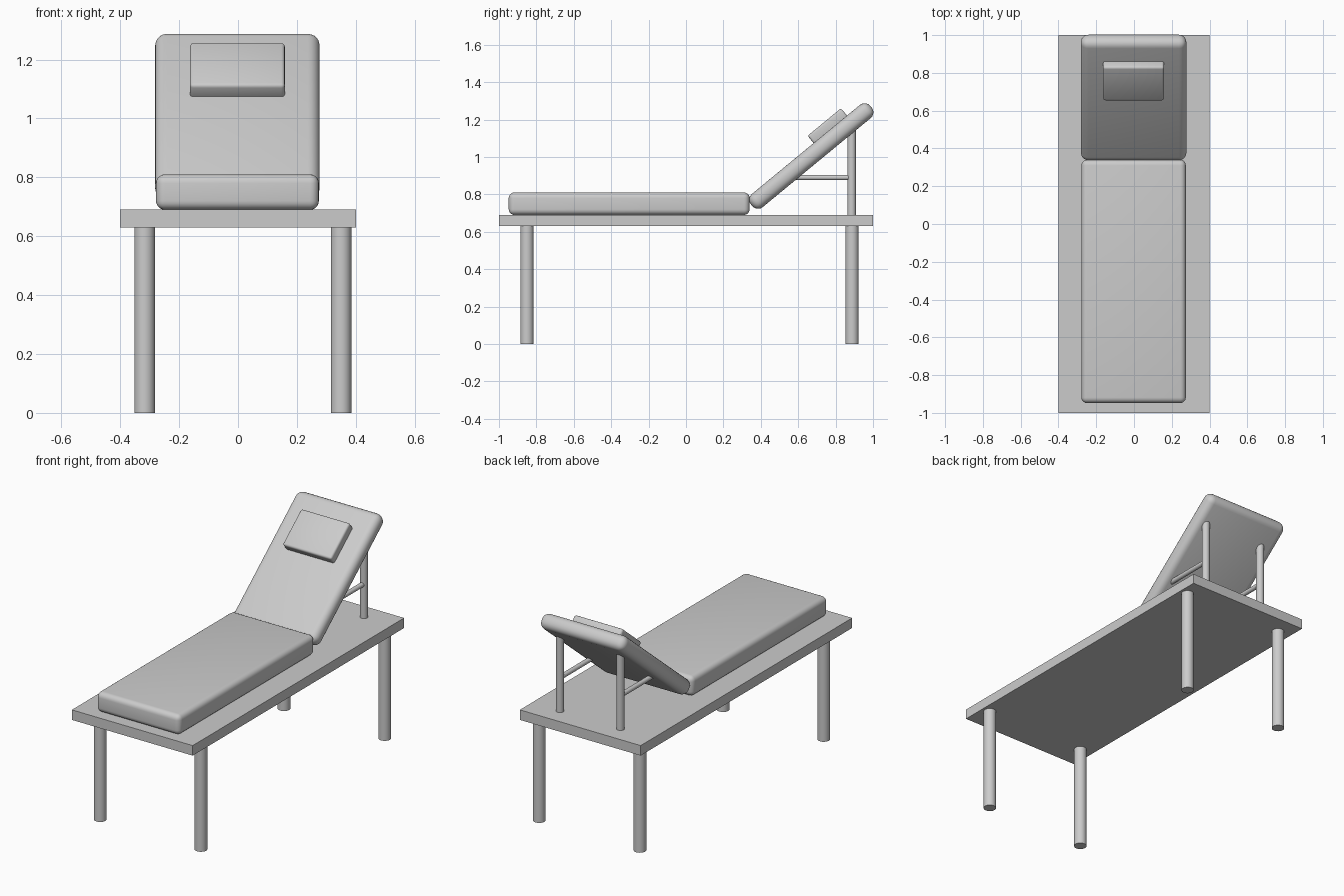
import bpy
from math import radians, sin, cos

if "Cube" in bpy.data.objects:
    bpy.data.objects.remove(bpy.data.objects["Cube"])

TILT = radians(39.5)


def smooth(obj, angle):
    bpy.ops.object.select_all(action='DESELECT')
    obj.select_set(True)
    bpy.context.view_layer.objects.active = obj
    bpy.ops.object.shade_smooth_by_angle(angle=radians(angle))


def box(name, centre, size, tilt=0.0, bevel=0.0, segments=5):
    bpy.ops.mesh.primitive_cube_add(size=1, location=centre)
    obj = bpy.context.object
    obj.name = name
    obj.scale = size
    bpy.ops.object.transform_apply(location=False, rotation=False, scale=True)
    obj.rotation_euler.x = tilt
    if bevel:
        mod = obj.modifiers.new("soft_edges", 'BEVEL')
        mod.width = bevel
        mod.segments = segments
        bpy.ops.object.modifier_apply(modifier=mod.name)
        smooth(obj, 50)
    return obj


def rod(name, centre, radius, length, along_y=False):
    bpy.ops.mesh.primitive_cylinder_add(
        vertices=32, radius=radius, depth=length, location=centre,
        rotation=(radians(90) if along_y else 0, 0, 0))
    obj = bpy.context.object
    obj.name = name
    smooth(obj, 40)
    return obj


def on_backrest(along, up):
    """Point in the tilted backrest's own y/z directions."""
    return (-0.002, 0.67 + along * cos(TILT) - up * sin(TILT),
            1.005 + along * sin(TILT) + up * cos(TILT))


# Table top
box("table_top", (0, 0, 0.66), (0.8, 2.0, 0.06))

# Legs
for side, x in (("left", -0.317), ("right", 0.35)):
    for end, y in (("front", -0.85), ("back", 0.888)):
        rod(f"{end}_{side}_leg", (x, y, 0.32), 0.035, 0.64)

# Flat mattress
box("mattress", (-0.002, -0.304, 0.75), (0.553, 1.288, 0.12), bevel=0.03)

# Tilted backrest and its head pillow
box("backrest", on_backrest(0, 0), (0.559, 0.828, 0.091), TILT, bevel=0.04)
box("head_pillow", on_backrest(0.169, 0.063), (0.322, 0.232, 0.066), TILT, bevel=0.012, segments=3)

# Backrest supports: upright posts with horizontal braces
for side, x in (("left", -0.186), ("right", 0.214)):
    rod(f"{side}_support_post", (x, 0.886, 0.925), 0.0225, 0.48)
    rod(f"{side}_support_brace", (x, 0.73, 0.89), 0.014, 0.31, along_y=True)
